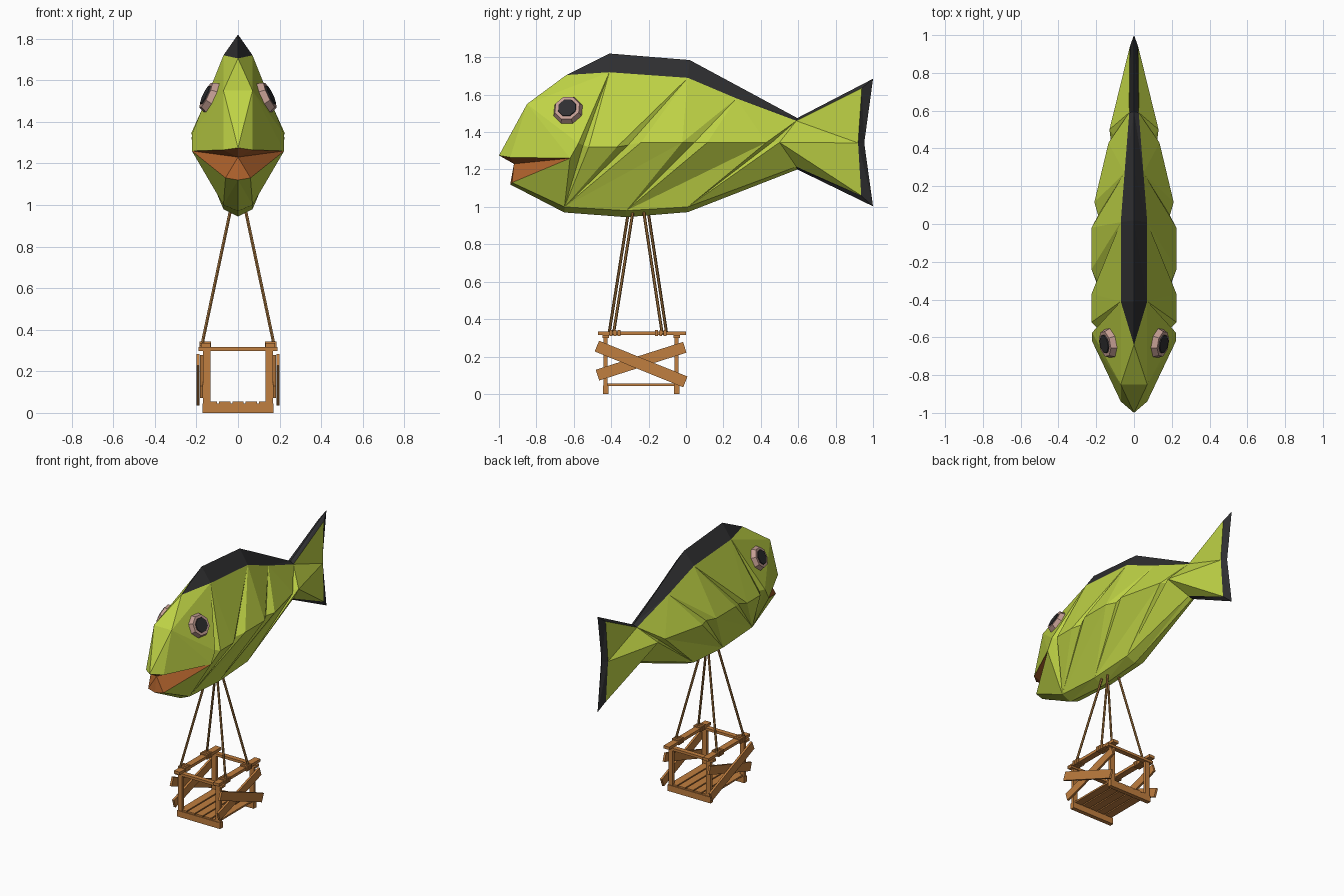
import bpy, bmesh, math
from mathutils import Vector, Matrix

if "Cube" in bpy.data.objects:
    bpy.data.objects.remove(bpy.data.objects["Cube"])


def material(name, rgb):
    m = bpy.data.materials.new(name)
    m.diffuse_color = (*rgb, 1)
    m.use_nodes = True
    m.node_tree.nodes["Principled BSDF"].inputs["Base Color"].default_value = m.diffuse_color
    return m


GREEN = material("lime green", (0.52, 0.65, 0.06))
BLACK = material("fin black", (0.028, 0.028, 0.03))
MOUTH = material("mouth orange", (0.42, 0.12, 0.025))
PINK = material("eye pink", (0.55, 0.34, 0.29))
WOOD = material("wood", (0.53, 0.21, 0.05))
ROPE = material("rope", (0.36, 0.17, 0.045))


def finish(bm, name, mats):
    bmesh.ops.recalc_face_normals(bm, faces=bm.faces[:])
    me = bpy.data.meshes.new(name)
    bm.to_mesh(me)
    bm.free()
    for m in mats:
        me.materials.append(m)
    ob = bpy.data.objects.new(name, me)
    bpy.context.collection.objects.link(ob)
    return ob


# --- Fish: half of the folded-paper shell, mirrored across x = 0 ---
P = {
    # head, lips, jaw
    "L0": (0, -1.0, 1.275), "L1": (.07, -.94, 1.265), "B0": (0, -.85, 1.55), "B1": (.07, -.85, 1.55),
    "F": (0, -.64, 1.705), "M": (.222, -.62, 1.26), "K": (0, -.92, 1.23),
    "J0": (0, -.94, 1.12), "J1": (.06, -.93, 1.13),
    # creases a-d: top, front edge, groove, rear edge, bottom
    "at": (.07, -.41, 1.72), "af": (.222, -.575, 1.34), "ag": (.195, -.55, 1.33), "ar": (.225, -.52, 1.32), "ab": (.07, -.65, 1.0),
    "bt": (.07, .01, 1.69), "bf": (.225, -.37, 1.32), "bg": (.195, -.31, 1.33), "br": (.225, -.24, 1.345),
    "ct": (.05, .27, 1.58), "cf": (.225, -.02, 1.345), "cg": (.19, .045, 1.345), "cr": (.21, .115, 1.345), "cb": (.07, -.32, .98),
    "dt": (.025, .59, 1.46), "df": (.135, .43, 1.345), "dg": (.10, .46, 1.345), "dr": (.13, .50, 1.345), "db": (.07, .01, 1.0),
    # tail
    "T1": (.022, .94, 1.635), "T2": (.027, .92, 1.342), "T3": (.022, .937, 1.06), "T4": (.025, .59, 1.215),
    "E1": (0, 1.0, 1.685), "E2": (0, .953, 1.342), "E3": (0, 1.0, 1.003), "E4": (0, .595, 1.2),
    # back fin ridge and belly keel
    "R1": (0, -.41, 1.82), "R2": (0, .02, 1.785), "R3": (0, .28, 1.645), "R4": (0, .595, 1.475),
    "V1": (0, -.65, .97), "V2": (0, -.32, .945), "V3": (0, .01, .972),
}
P["bb"] = P["ab"]
green = ["L0 L1 B1 B0", "B0 B1 F", "B1 at F", "B1 af at", "B1 M af", "B1 L1 M", "J1 M ab", "M af ab", "J0 J1 ab V1",
         "at ar bf bt", "ar bf ab", "bt br cf ct", "bb br cf cb", "ct cr df dt", "cb cr df db",
         "dt dr T2 T1", "dr db T4", "dr T4 T3 T2", "V1 ab cb V2", "V2 cb db V3", "V3 db T4 E4"]
for c in "abcd":    # pleat at each crease
    green += [f"{c}t {c}f {c}g", f"{c}f {c}g {c}b", f"{c}t {c}g {c}r", f"{c}g {c}r {c}b"]
black = ["F at R1", "at bt R2 R1", "bt ct R3 R2", "ct dt R4 R3",
         "dt T1 E1 R4", "T1 T2 E2 E1", "T2 T3 E3 E2", "T3 T4 E4 E3"]
mouth = ["L0 L1 K", "L1 M K", "J0 J1 K", "J1 M K"]

bm = bmesh.new()
verts = {}


def vert(co):
    if co not in verts:
        verts[co] = bm.verts.new(co)
    return verts[co]


for index, group in enumerate((green, black, mouth)):
    for face in group:
        pts = [P[n] for n in face.split()]
        for s in (1, -1):
            loop = [vert((s * x, y, z)) for x, y, z in pts]
            for i in range(1, len(loop) - 1):
                bm.faces.new((loop[0], loop[i], loop[i + 1])).material_index = index
finish(bm, "fish_body", (GREEN, BLACK, MOUTH))


# --- Eyes: octagonal bevelled discs with dark pupil plates ---
def disc(name, centre, normal, r1, r2, depth, mat):
    bm = bmesh.new()
    rot = Vector(normal).to_track_quat('Z', 'Y').to_matrix().to_4x4()
    m = Matrix.Translation(centre) @ rot @ Matrix.Rotation(math.pi / 8, 4, 'Z')
    bmesh.ops.create_cone(bm, cap_ends=True, segments=8, radius1=r1, radius2=r2, depth=depth, matrix=m)
    return finish(bm, name, (mat,))


for s, side in ((1, "right"), (-1, "left")):
    n = Vector((s * .888, -.166, .43)).normalized()
    c = Vector((s * .126, -.63, 1.515))
    disc(side + "_eye", c + n * .01, n, .088, .07, .044, PINK)
    disc(side + "_pupil", c + n * .034, n, .052, .05, .008, BLACK)


# --- Basket ---
def box(name, centre, size, tilt=0, mat=WOOD):
    bm = bmesh.new()
    m = Matrix.Translation(centre) @ Matrix.Rotation(tilt, 4, 'X') @ Matrix.Diagonal((*size, 1))
    bmesh.ops.create_cube(bm, size=1, matrix=m)
    return finish(bm, name, (mat,))


def rod(name, a, b, r, mat):
    a, b = Vector(a), Vector(b)
    bm = bmesh.new()
    m = Matrix.Translation((a + b) / 2) @ (b - a).to_track_quat('Z', 'Y').to_matrix().to_4x4()
    bmesh.ops.create_cone(bm, cap_ends=True, segments=6, radius1=r, radius2=r, depth=(b - a).length, matrix=m)
    return finish(bm, name, (mat,))


for y, end in ((-.43, "front"), (-.05, "back")):
    box(end + "_floor_beam", (0, y, .022), (.34, .03, .044))
    box(end + "_top_beam", (0, y, .307), (.38, .035, .018))
    for s in (1, -1):
        box(end + "_post", (s * .15, y, .17), (.035, .022, .26))
for i in range(5):      # floor planks
    box("floor_plank", (-.128 + .064 * i, -.24, .049), (.055, .40, .012))
for s, side in ((1, "right"), (-1, "left")):
    box(side + "_top_rail", (s * .155, -.235, .325), (.045, .47, .02))
    box(side + "_brace_outer", (s * .192, -.24, .16), (.015, .51, .062), -math.atan2(.19, .47))
    box(side + "_brace_inner", (s * .176, -.24, .175), (.015, .49, .06), math.atan2(.15, .47))
    # ropes to the belly and their wraps on the rails
    for y, top in ((-.40, -.295), (-.115, -.215)):
        off = .012 * s * (1 if y < -.2 else -1)
        rod(side + "_rope", (s * .175, y + off, .32), (s * .035, top + off, .98), .008, ROPE)
        for k in (-1, 0, 1):
            box(side + "_rope_wrap", (s * .158, y + .02 * (1 if y < -.2 else -1) + k * .022, .326),
                (.056, .016, .034), 0, WOOD)
